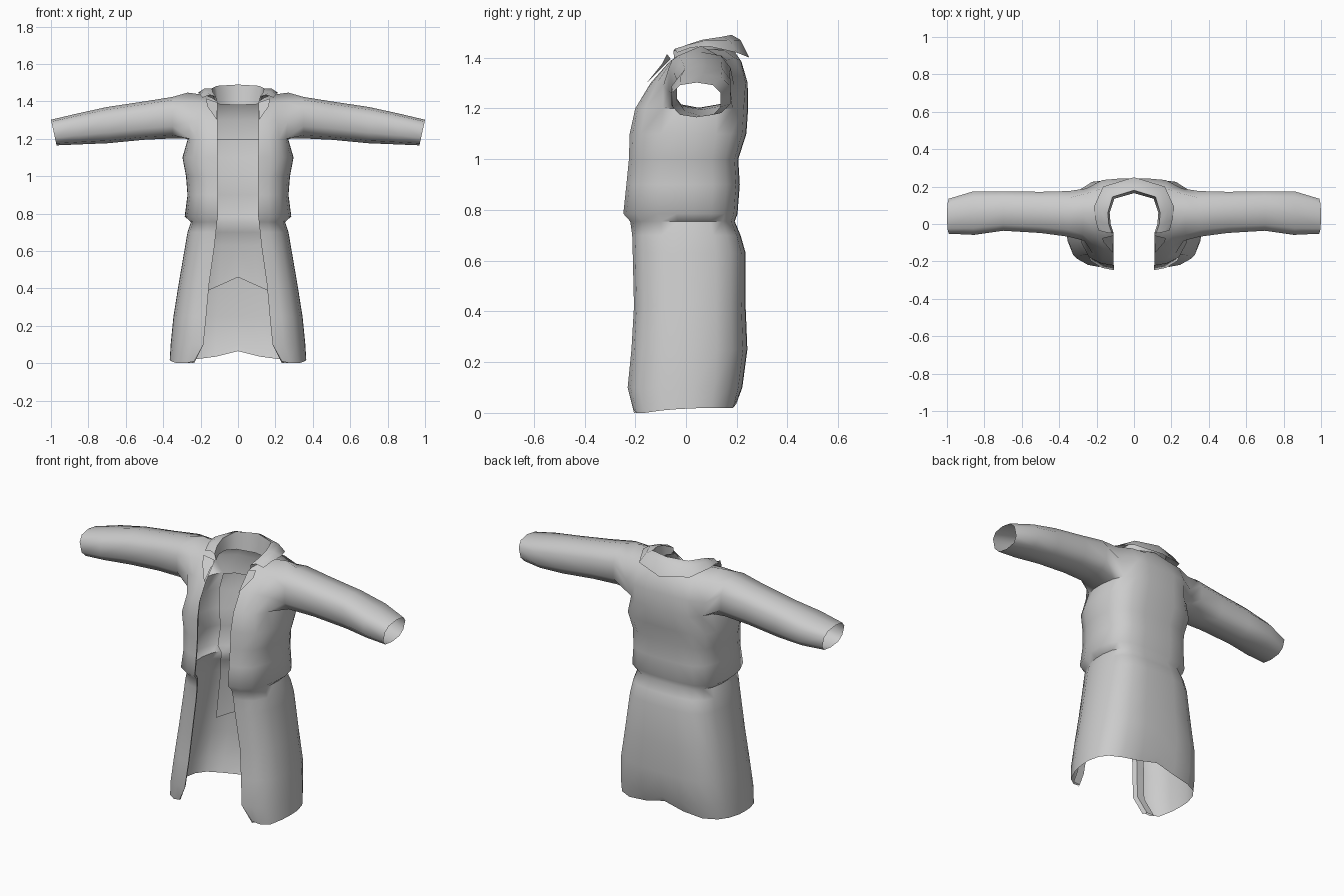
import bpy, bmesh, math

cube = bpy.data.objects.get("Cube")
if cube:
    bpy.data.objects.remove(cube, do_unlink=True)

cloth = bpy.data.materials.new("grey cloth")
cloth.use_nodes = True
GREY = (0.6, 0.6, 0.6, 1)
cloth.diffuse_color = GREY
cloth.node_tree.nodes["Principled BSDF"].inputs["Base Color"].default_value = GREY


def finish(name, bm, angle=60):
    """Turn a half mesh (+x side) into a smooth mirrored object."""
    bmesh.ops.recalc_face_normals(bm, faces=bm.faces)
    mesh = bpy.data.meshes.new(name)
    bm.to_mesh(mesh)
    bm.free()
    mesh.materials.append(cloth)
    ob = bpy.data.objects.new(name, mesh)
    bpy.context.collection.objects.link(ob)
    bpy.ops.object.select_all(action="DESELECT")
    ob.select_set(True)
    bpy.context.view_layer.objects.active = ob
    bpy.ops.object.shade_smooth_by_angle(angle=math.radians(angle))
    mod = ob.modifiers.new("mirror", "MIRROR")
    mod.merge_threshold = 0.001


def bridge(bm, a, b, closed=False):
    """Join two equally long rows of vertices with faces."""
    n = len(a)
    for i in range(n if closed else n - 1):
        j = (i + 1) % n
        quad = list(dict.fromkeys([a[i], a[j], b[j], b[i]]))
        if len(quad) > 2:
            bm.faces.new(quad)


# Body rows from hem to armpit: height, opening edge x, front y, half width, back y
ROWS = [
    (0.00, 0.235, -0.205, 0.365, 0.20),
    (0.10, 0.185, -0.230, 0.360, 0.222),
    (0.25, 0.170, -0.215, 0.345, 0.242),
    (0.42, 0.155, -0.205, 0.318, 0.235),
    (0.63, 0.125, -0.210, 0.282, 0.235),
    (0.70, 0.118, -0.212, 0.270, 0.215),
    (0.755, 0.112, -0.220, 0.252, 0.192),
    (0.785, 0.108, -0.247, 0.285, 0.203),
    (0.90, 0.106, -0.235, 0.270, 0.212),
    (1.00, 0.106, -0.225, 0.278, 0.206),
    (1.10, 0.108, -0.222, 0.297, 0.238),
    (1.20, 0.110, -0.200, 0.268, 0.245),
]
# Columns round the half section: x fraction, y fraction
FRONT = [(0, 1), (0.35, 0.95), (0.7, 0.8), (0.92, 0.45), (0.99, 0.15)]
BACK = [(1.0, 0.15), (0.95, 0.5), (0.85, 0.75), (0.65, 0.93), (0.33, 0.99), (0, 1)]


def section(z, edge, yf, w, yb):
    front = [(edge + (w - edge) * fx, yf * fy, z) for fx, fy in FRONT]
    return front + [(w * fx, yb * fy, z) for fx, fy in BACK]


# Coat body with sleeves
bm = bmesh.new()
grid = []
for row in ROWS:
    pts = section(*row)
    if row[0] == 0:  # hem rises towards the back centre
        for i, z in enumerate((0.01, 0, 0, 0.01, 0.015, 0.018, 0.02, 0.02, 0.02, 0.035, 0.065)):
            pts[i] = (pts[i][0], pts[i][1], z)
    grid.append([bm.verts.new(p) for p in pts])
for a, b in zip(grid, grid[1:]):
    bridge(bm, a, b)

# Chest and upper back, split by the armhole
chest = [
    [(0.11, -0.14, 1.30), (0.16, -0.135, 1.30), (0.21, -0.115, 1.30), (0.265, -0.09, 1.29)],
    [(0.11, -0.065, 1.38), (0.15, -0.065, 1.385), (0.20, -0.06, 1.39), (0.275, -0.055, 1.39)],
    [(0.11, -0.045, 1.40), (0.14, 0.0, 1.42), (0.18, 0.06, 1.435), (0.27, 0.06, 1.447)],
]
upper_back = [
    [(0.255, 0.19, 1.29), (0.17, 0.235, 1.30), (0.09, 0.242, 1.30), (0, 0.243, 1.30)],
    [(0.265, 0.16, 1.39), (0.17, 0.19, 1.40), (0.09, 0.215, 1.39), (0, 0.22, 1.38)],
    [None, None, (0.11, 0.15, 1.43), (0, 0.18, 1.44)],
]
fr = [grid[-1][:4]] + [[bm.verts.new(p) for p in r] for r in chest]
bk = [grid[-1][7:]] + [[bm.verts.new(p) for p in r if p] for r in upper_back]
bk[3] = [fr[3][3], fr[3][2]] + bk[3]  # shared shoulder seam
for part in (fr, bk):
    for a, b in zip(part, part[1:]):
        bridge(bm, a, b)

# Sleeve: x, lower x, front y, back y, bottom z, top z
SLEEVE = [
    (0.35, 0.35, -0.068, 0.176, 1.202, 1.424),
    (0.50, 0.50, -0.048, 0.172, 1.195, 1.400),
    (0.70, 0.70, -0.036, 0.175, 1.176, 1.370),
    (0.86, 0.85, -0.058, 0.175, 1.170, 1.335),
    (1.00, 0.97, -0.052, 0.135, 1.165, 1.302),
]
armpit = grid[-1]
ring = [fr[3][3], fr[2][3], fr[1][3], *armpit[3:8], bk[1][0], bk[2][0]]


def squash(v):
    return math.copysign(abs(v) ** 0.75, v)


for x, xl, y0, y1, z0, z1 in SLEEVE:
    new = []
    for k in range(10):
        t = k * math.tau / 10
        s, c = squash(math.sin(t)), squash(math.cos(t))
        new.append(bm.verts.new((xl + (x - xl) * (c + 1) / 2,
                                 (y0 + y1) / 2 - (y1 - y0) / 2 * s / squash(math.sin(0.4 * math.pi)),
                                 (z0 + z1) / 2 + (z1 - z0) / 2 * c)))
    bridge(bm, ring, new, closed=True)
    ring = new
finish("coat_body", bm)

# Turned-in facing along each front edge
bm = bmesh.new()
prev = None
edge_line = [section(*r)[0] for r in ROWS] + [r[0] for r in chest]
for x, y, z in edge_line:
    cur = [bm.verts.new(p) for p in ((x, y, z), (x + 0.012, y + 0.025, z), (x + 0.06, y + 0.028, z))]
    if prev:
        bridge(bm, prev, cur)
    prev = cur
finish("front_facing", bm)

# Back lining, ending in a raised point above the hem
bm = bmesh.new()
prev = None
for z, edge, yf, w, yb in ROWS[3:]:
    pts = section(z, edge, yf, w - 0.012, yb - 0.012)[7:]
    if z == 0.42:
        pts = [(x, y, 0.46 - 0.45 * x) for x, y, _ in pts]
    cur = [bm.verts.new(p) for p in pts]
    if prev:
        bridge(bm, prev, cur)
    prev = cur
finish("back_lining", bm)

# Folded collar: inner stand, ridge and falling outer edge
bm = bmesh.new()
collar = [
    [(0.11, -0.045, 1.39), (0.125, 0.0, 1.40), (0.13, 0.06, 1.40), (0.105, 0.135, 1.385), (0, 0.165, 1.38)],
    [(0.118, -0.05, 1.425), (0.135, 0.0, 1.45), (0.14, 0.06, 1.47), (0.115, 0.145, 1.483), (0, 0.18, 1.49)],
    [(0.15, -0.045, 1.435), (0.175, 0.01, 1.452), (0.18, 0.075, 1.468), (0.14, 0.175, 1.468), (0, 0.215, 1.47)],
    [(0.19, -0.035, 1.42), (0.205, 0.02, 1.44), (0.215, 0.09, 1.445), (0.165, 0.20, 1.42), (0, 0.25, 1.40)],
]
rows = [[bm.verts.new(p) for p in r] for r in collar]
for a, b in zip(rows, rows[1:]):
    bridge(bm, a, b)
finish("collar", bm, 75)

# Notched lapel tips below the collar
bm = bmesh.new()
tip = [bm.verts.new(p) for p in ((0.11, -0.06, 1.395), (0.17, -0.075, 1.415),
                                 (0.165, -0.095, 1.375), (0.112, -0.155, 1.30))]
bm.faces.new(tip)
finish("lapel_tip", bm)
